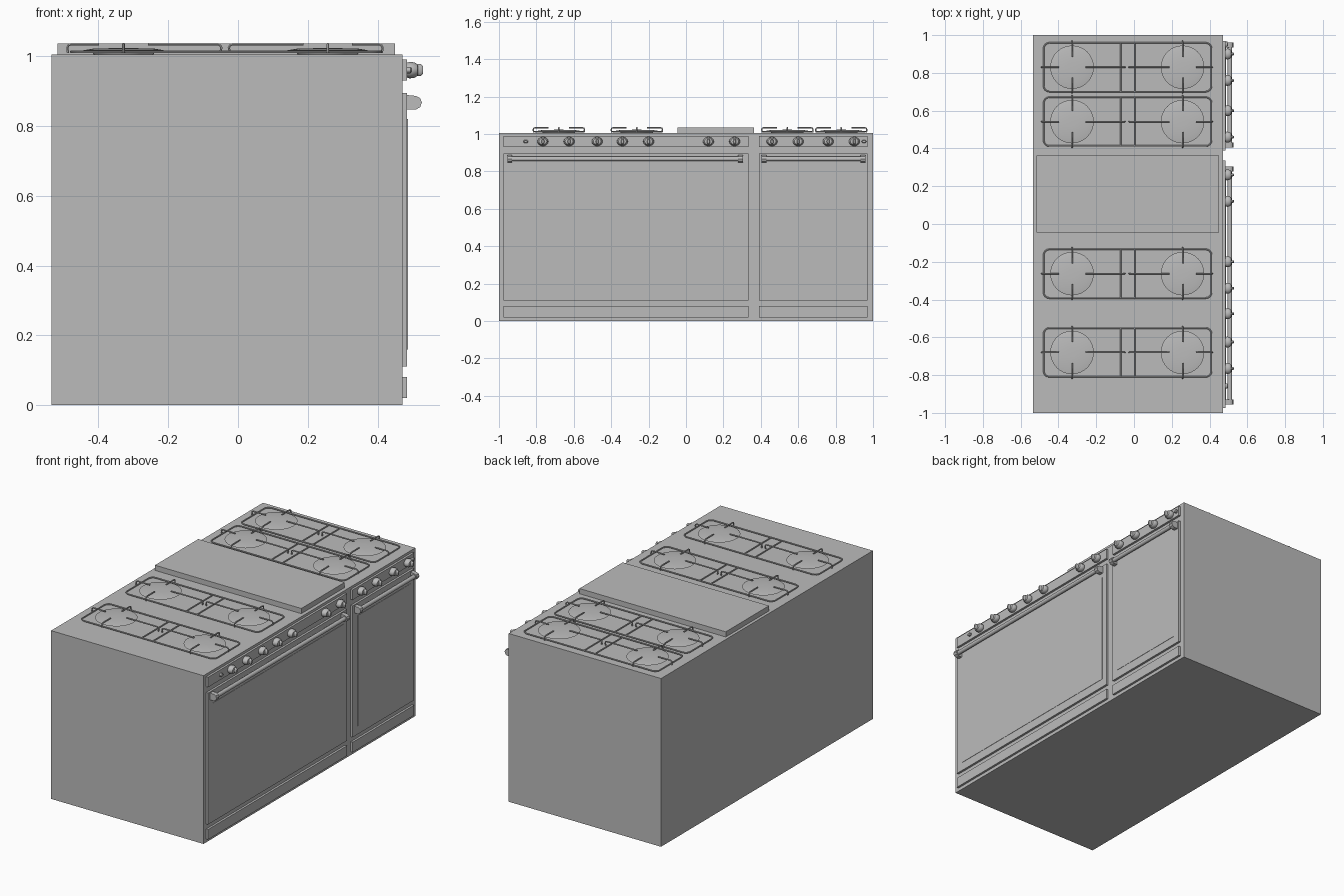
import bpy, bmesh, math
from mathutils import Vector

if "Cube" in bpy.data.objects:
    bpy.data.objects.remove(bpy.data.objects["Cube"])

grey = bpy.data.materials.new("brushed_grey")
grey.diffuse_color = (0.5, 0.5, 0.5, 1)
grey.use_nodes = True
grey.node_tree.nodes["Principled BSDF"].inputs["Base Color"].default_value = grey.diffuse_color


def finish(name, bm, smooth=False):
    bmesh.ops.recalc_face_normals(bm, faces=bm.faces)
    me = bpy.data.meshes.new(name)
    bm.to_mesh(me)
    bm.free()
    ob = bpy.data.objects.new(name, me)
    bpy.context.collection.objects.link(ob)
    me.materials.append(grey)
    if smooth:
        bpy.ops.object.select_all(action='DESELECT')
        ob.select_set(True)
        bpy.context.view_layer.objects.active = ob
        bpy.ops.object.shade_smooth_by_angle(angle=math.radians(35))
    return ob


def box(name, x, y, z):
    bm = bmesh.new()
    bmesh.ops.create_cube(bm, size=1)
    for v in bm.verts:
        v.co = [a + (b - a) * (c + 0.5) for (a, b), c in zip((x, y, z), v.co)]
    return finish(name, bm)


def lathe(name, profile, place, sides=32):
    """Closed solid of (radius, height) rings; place maps (u, v, h) to world."""
    bm = bmesh.new()
    rings = []
    for r, h in profile:
        rings.append([bm.verts.new(place(r * math.cos(2 * math.pi * i / sides),
                                         r * math.sin(2 * math.pi * i / sides), h))
                      for i in range(sides)])
    for a, b in zip(rings, rings[1:]):
        for i in range(sides):
            j = (i + 1) % sides
            bm.faces.new((a[i], a[j], b[j], b[i]))
    bm.faces.new(rings[0])
    bm.faces.new(rings[-1])
    return finish(name, bm, True)


def tubes(name, paths, radius):
    """Round wires along (points, cyclic) paths, turned into one mesh."""
    cu = bpy.data.curves.new(name, 'CURVE')
    cu.dimensions = '3D'
    cu.bevel_depth = radius
    cu.bevel_resolution = 1
    cu.use_fill_caps = True
    for pts, cyclic in paths:
        sp = cu.splines.new('POLY')
        sp.points.add(len(pts) - 1)
        for p, co in zip(sp.points, pts):
            p.co = (*co, 1)
        sp.use_cyclic_u = cyclic
    ob = bpy.data.objects.new(name, cu)
    bpy.context.collection.objects.link(ob)
    cu.materials.append(grey)
    bpy.ops.object.select_all(action='DESELECT')
    ob.select_set(True)
    bpy.context.view_layer.objects.active = ob
    bpy.ops.object.convert(target='MESH')
    bpy.ops.object.shade_smooth_by_angle(angle=math.radians(50))


# Cabinet and raised griddle cover
box("cabinet", (-0.535, 0.472), (-1, 1), (0, 1.005))
box("griddle_cover", (-0.517, 0.45), (-0.045, 0.363), (1.0, 1.036))

# Front panels, windows and handles for the wide and narrow oven
for side, y0, y1, h0, h1 in (("wide", -0.975, 0.335, -0.955, 0.305),
                             ("narrow", 0.39, 0.97, 0.405, 0.96)):
    box(side + "_control_panel", (0.47, 0.485), (y0, y1), (0.93, 0.99))
    box(side + "_door", (0.47, 0.485), (y0, y1), (0.11, 0.895))
    box(side + "_drawer", (0.47, 0.485), (y0, y1), (0.02, 0.08))
    box(side + "_door_window", (0.48, 0.487), (y0 + 0.045, y1 - 0.035), (0.16, 0.82))
    lathe(side + "_handle_bar", [(0.012, h0 + 0.01), (0.012, h1 - 0.01)],
          lambda u, v, h: (0.508 + u, h, 0.867 + v), 16)
    for n, yc in enumerate((h0 + 0.013, h1 - 0.013)):
        # bracket: flat root on the door with rounded outer end
        prof = [(0.48, 0.847), (0.51, 0.847), (0.522, 0.854), (0.527, 0.867),
                (0.522, 0.88), (0.51, 0.886), (0.48, 0.889)]
        bm = bmesh.new()
        f = bm.faces.new([bm.verts.new((x, yc - 0.013, z)) for x, z in prof])
        g = bmesh.ops.extrude_face_region(bm, geom=[f])
        for v in g["geom"]:
            if isinstance(v, bmesh.types.BMVert):
                v.co.y += 0.026
        finish(f"{side}_handle_bracket_{n}", bm)

# Control knobs: collar, tapered body and grip
for n, yk in enumerate((-0.765, -0.625, -0.475, -0.34, -0.2, 0.12, 0.26,
                        0.46, 0.60, 0.76, 0.90)):
    lathe(f"knob_{n}", [(0.026, 0.484), (0.029, 0.492), (0.027, 0.505),
                        (0.021, 0.514), (0.014, 0.516)],
          lambda u, v, h: (h, yk + u, 0.96 + v * 0.82), 24)
    lathe(f"knob_grip_{n}", [(0.017, 0.51), (0.017, 0.524), (0.011, 0.53)],
          lambda u, v, h: (h, yk + u * 0.45, 0.96 + v), 16)
for n, yk in enumerate((-0.857, 0.952)):
    lathe(f"small_button_{n}", [(0.013, 0.484), (0.013, 0.494), (0.008, 0.498)],
          lambda u, v, h: (h, yk + u, 0.96 + v * 0.7), 16)


def rounded_rect(x0, x1, y0, y1, r, z):
    pts = []
    for cx, cy, a0 in ((x1 - r, y1 - r, 0), (x0 + r, y1 - r, 90),
                       (x0 + r, y0 + r, 180), (x1 - r, y0 + r, 270)):
        for k in range(5):
            a = math.radians(a0 + k * 22.5)
            pts.append((cx + r * math.cos(a), cy + r * math.sin(a), z))
    return pts


def finger(outer, inner):
    """Pan support hooking up from the frame and running in to the burner."""
    o, i = Vector((*outer, 0)), Vector((*inner, 0))
    d = (i - o).normalized()
    return [o + d * s + Vector((0, 0, z)) for s, z in
            ((0.002, 1.009), (0, 1.024), (0.003, 1.031), (0.01, 1.034))] + [i + Vector((0, 0, 1.034))]


# Four burner rows, each with two burners and a wire grate
for n, yc in enumerate((-0.68, -0.263, 0.542, 0.83)):
    paths = [(rounded_rect(-0.478, 0.41, yc - 0.129, yc + 0.129, 0.03, 1.013), True)]
    for x in (-0.07, 0.003):
        paths.append(([(x, yc - 0.129, 1.013), (x, yc + 0.129, 1.013)], False))
    for m, xb, xl, xr in ((0, -0.328, -0.489, -0.048), (1, 0.257, -0.026, 0.414)):
        lathe(f"burner_{n}_{m}", [(0.085, 1.004), (0.09, 1.012), (0.115, 1.017),
                                  (0.085, 1.022), (0.02, 1.023)],
              lambda u, v, h: (xb + u, yc + v, h))
        paths += [(finger((xl, yc), (xb - 0.07, yc)), False),
                  (finger((xr, yc), (xb + 0.07, yc)), False),
                  (finger((xb, yc - 0.137), (xb, yc - 0.055)), False),
                  (finger((xb, yc + 0.137), (xb, yc + 0.055)), False)]
    tubes(f"grate_{n}", paths, 0.004)
